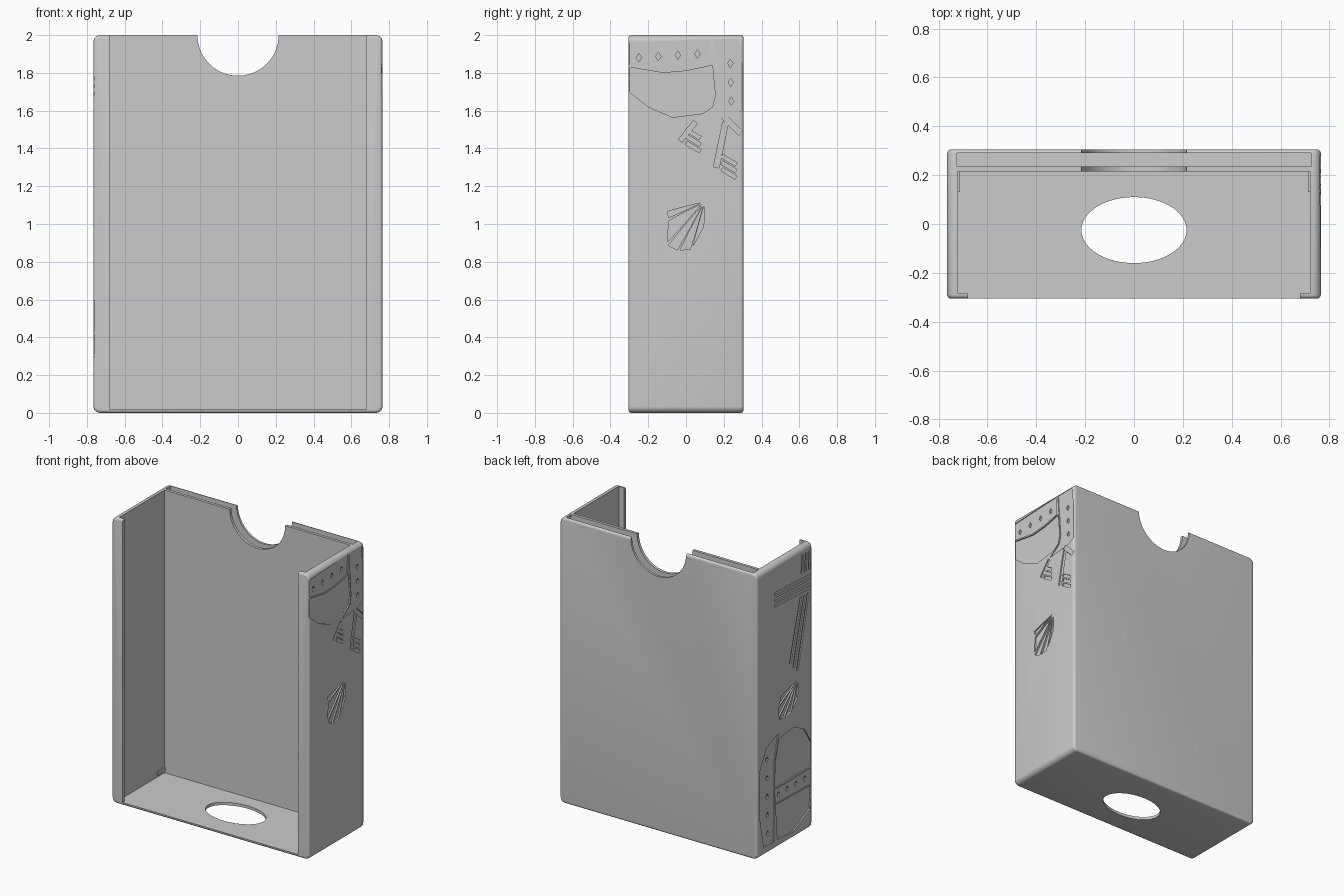
import bpy, bmesh, math
from mathutils import Vector

if "Cube" in bpy.data.objects:
    bpy.data.objects.remove(bpy.data.objects["Cube"], do_unlink=True)

grey = bpy.data.materials.new("plain_grey")
grey.use_nodes = True
grey.diffuse_color = (0.6, 0.6, 0.6, 1)
grey.node_tree.nodes["Principled BSDF"].inputs["Base Color"].default_value = (0.6, 0.6, 0.6, 1)

W, D, H = 0.765, 0.305, 2.0     # half width, half depth, height


def new_object(name, bm):
    bmesh.ops.recalc_face_normals(bm, faces=bm.faces)
    mesh = bpy.data.meshes.new(name)
    bm.to_mesh(mesh)
    bm.free()
    mesh.materials.append(grey)
    obj = bpy.data.objects.new(name, mesh)
    bpy.context.collection.objects.link(obj)
    return obj


def box(name, x, y, z):
    bm = bmesh.new()
    bmesh.ops.create_cube(bm, size=1)
    for v in bm.verts:
        v.co = [r[0] if c < 0 else r[1] for c, r in zip(v.co, (x, y, z))]
    return new_object(name, bm)


def prism(name, points, direction):
    """Closed outline swept along a direction."""
    bm = bmesh.new()
    face = bm.faces.new([bm.verts.new(p) for p in points])
    swept = bmesh.ops.extrude_face_region(bm, geom=[face])["geom"]
    verts = [g for g in swept if isinstance(g, bmesh.types.BMVert)]
    bmesh.ops.translate(bm, verts=verts, vec=direction)
    return new_object(name, bm)


def cut(target, cutter):
    mod = target.modifiers.new("cut", "BOOLEAN")
    mod.operation, mod.solver, mod.object = "DIFFERENCE", "EXACT", cutter
    bpy.context.view_layer.objects.active = target
    bpy.ops.object.modifier_apply(modifier=mod.name)
    bpy.data.objects.remove(cutter, do_unlink=True)


def ellipse(rx, ry, n=64):
    return [(rx * math.cos(2 * math.pi * i / n), ry * math.sin(2 * math.pi * i / n)) for i in range(n)]


# Rounded outer block
case = box("card_case", (-W, W), (-D, D), (0, H))
bm = bmesh.new()
bm.from_mesh(case.data)
long_edges = [e for e in bm.edges if abs(e.verts[0].co.y - e.verts[1].co.y) > 0.1]
bmesh.ops.bevel(bm, geom=long_edges, offset=0.035, segments=6, profile=0.5, affect="EDGES")
rims = [e for e in bm.edges if abs(e.verts[0].co.y - e.verts[1].co.y) < 0.01]
bmesh.ops.bevel(bm, geom=rims, offset=0.016, segments=4, profile=0.5, affect="EDGES")
bm.to_mesh(case.data)
bm.free()

# Main cavity, front opening between the lips, and slot inside the back wall
cut(case, box("cavity", (-0.72, 0.72), (-0.285, 0.215), (0.02, 2.2)))
cut(case, box("opening", (-0.68, 0.68), (-0.4, 0), (0.02, 2.2)))
cut(case, box("slot", (-0.725, 0.725), (0.235, 0.29), (0.02, 2.2)))

# Thumb notch and floor hole
cut(case, prism("notch", [(x, 0.1, H + z) for x, z in ellipse(0.215, 0.215)], (0, 0.4, 0)))
cut(case, prism("hole", [(x, y - 0.025, -0.1) for x, y in ellipse(0.215, 0.135)], (0, 0, 0.2)))


# Shallow carvings on the side walls, outlines given as (y, z)
def carve(side, points, depth=0.008):
    x = side * (W - depth)
    cut(case, prism("carving", [(x, y, z) for y, z in points], (side * 0.1, 0, 0)))


def bar(side, a, b, width, depth=0.008):
    a, b = Vector(a), Vector(b)
    n = (b - a).orthogonal().normalized() * width / 2
    carve(side, [a + n, b + n, b - n, a - n], depth)


def rivets(side, first, last, count):
    a, b = Vector(first), Vector(last)
    for i in range(count):
        c = a.lerp(b, i / (count - 1))
        carve(side, [c + Vector(p) for p in ((0.014, 0), (0, 0.022), (-0.014, 0), (0, -0.022))], 0.014)


def shell(side, tip, ends):
    tip = Vector(tip)
    for a, b in zip(ends, ends[1:]):
        a, b = Vector(a), Vector(b)
        mid = (a + b) / 2
        wedge = [tip.lerp(mid, 0.1), tip.lerp(a, 0.55).lerp(mid, 0.1), a.lerp(b, 0.1),
                 b.lerp(a, 0.1), tip.lerp(b, 0.55).lerp(mid, 0.1)]
        carve(side, wedge, 0.01)


# Left wall: helmet with riveted visor, two keys and a shell
carve(1, [(-0.3, 1.96), (-0.1, 1.97), (0.13, 1.98), (0.12, 1.845), (0, 1.82), (-0.12, 1.81), (-0.3, 1.84)], 0.006)
carve(1, [(-0.3, 1.83), (-0.12, 1.80), (0, 1.81), (0.14, 1.84), (0.155, 1.68), (0.14, 1.62), (0.09, 1.585),
          (-0.07, 1.565), (-0.2, 1.62), (-0.3, 1.7)], 0.009)
carve(1, [(0.14, 1.98), (0.28, 1.98), (0.296, 1.85), (0.296, 1.6), (0.25, 1.57), (0.06, 1.55), (0.1, 1.58),
          (0.15, 1.615), (0.163, 1.68), (0.15, 1.84)], 0.006)
rivets(1, (-0.25, 1.88), (0.06, 1.90), 4)
rivets(1, (0.235, 1.85), (0.24, 1.65), 3)
for top, low, size in (((0.05, 1.54), (-0.03, 1.44), 0.025), ((0.21, 1.54), (0.16, 1.30), 0.03)):
    bar(1, top, low, size)
    for i in range(3):
        p = Vector(low) + Vector((0.03, -0.01 + 0.035 * i))
        bar(1, p, p + Vector((0.075, -0.045)), 0.02)
bar(1, (0.2, 1.57), (0.29, 1.48), 0.03)
shell(1, (0.1, 1.12), [(-0.1, 1.07), (-0.09, 1.03), (-0.1, 0.89), (-0.04, 0.86), (0.03, 0.87), (0.1, 1.0)])

# Right wall: helmet near the base, shell and sword above it
carve(-1, [(0.11, 0.43), (0.1, 0.62), (0.06, 0.76), (-0.1, 0.78), (-0.22, 0.72), (-0.296, 0.6), (-0.296, 0.43)], 0.009)
carve(-1, [(0.11, 0.42), (-0.296, 0.42), (-0.296, 0.31), (0.1, 0.32)], 0.006)
carve(-1, [(0.1, 0.31), (-0.296, 0.3), (-0.28, 0.14), (-0.1, 0.05), (0.08, 0.06)], 0.009)
carve(-1, [(0.12, 0.06), (0.23, 0.06), (0.28, 0.3), (0.28, 0.6), (0.2, 0.75), (0.07, 0.8), (0.11, 0.62)], 0.006)
rivets(-1, (0.06, 0.37), (-0.23, 0.37), 4)
rivets(-1, (0.18, 0.14), (0.19, 0.66), 5)
shell(-1, (-0.15, 1.1), [(0.03, 1.06), (0.07, 0.98), (0.07, 0.9), (0, 0.88), (-0.08, 0.9), (-0.15, 0.98)])
for shift in (0, 0.04, 0.08):
    bar(-1, (-0.14 + shift, 1.16 + shift), (-0.26 + shift, 1.66), 0.018)
    bar(-1, (-0.27 + shift, 1.82), (-0.28 + shift, 1.95), 0.018)
for shift in (0, 0.04, 0.08):
    bar(-1, (0.11, 1.71 + shift), (-0.296, 1.69 + shift), 0.022)

# Small retaining ribs in the inner back corners
ribs = [box("retaining_rib", sorted((s * 0.712, s * 0.725)), (0.13, 0.22), (0.035, 0.06)) for s in (-1, 1)]

bpy.ops.object.select_all(action="DESELECT")
case.select_set(True)
bpy.context.view_layer.objects.active = case
bpy.ops.object.shade_smooth_by_angle(angle=math.radians(30))
